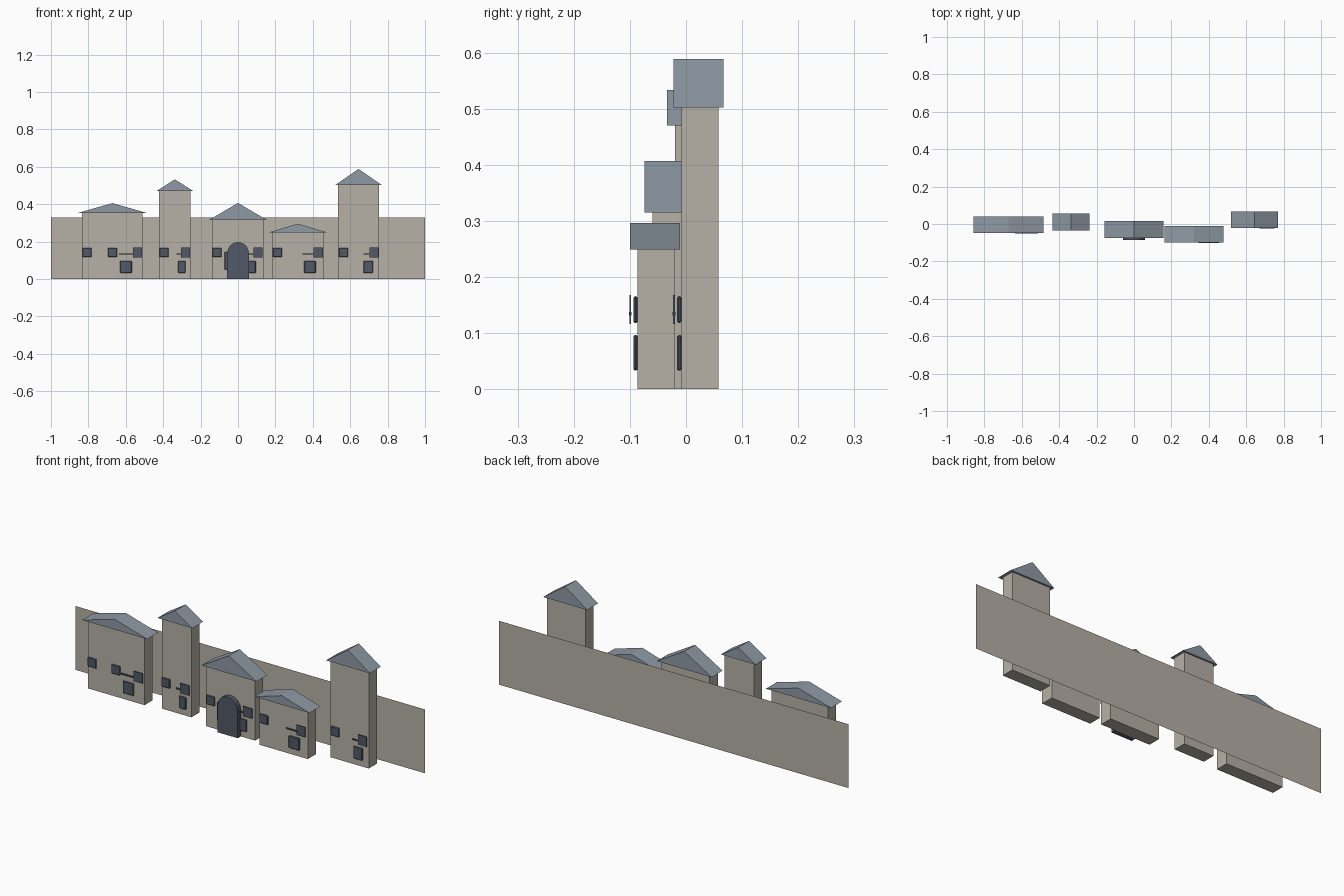
import bpy, bmesh, math

if "Cube" in bpy.data.objects:
    bpy.data.objects.remove(bpy.data.objects["Cube"])


def material(name, rgb):
    m = bpy.data.materials.new(name)
    m.diffuse_color = (*rgb, 1)
    m.use_nodes = True
    m.node_tree.nodes["Principled BSDF"].inputs["Base Color"].default_value = m.diffuse_color
    return m


STONE = material("warm_stone", (0.47, 0.44, 0.385))
SLATE = material("blue_grey_slate", (0.275, 0.32, 0.37))
DARK = material("dark_openings", (0.085, 0.10, 0.135))


def finish(name, bm, mat):
    bmesh.ops.recalc_face_normals(bm, faces=bm.faces)
    me = bpy.data.meshes.new(name)
    bm.to_mesh(me)
    bm.free()
    me.materials.append(mat)
    ob = bpy.data.objects.new(name, me)
    bpy.context.collection.objects.link(ob)
    return ob


def extrude_profile(name, points, y0, y1, mat):
    """Solid from an x-z outline, running from y0 to y1."""
    bm = bmesh.new()
    face = bm.faces.new([bm.verts.new((x, y0, z)) for x, z in points])
    new = bmesh.ops.extrude_face_region(bm, geom=[face])["geom"]
    for v in new:
        if isinstance(v, bmesh.types.BMVert):
            v.co.y = y1
    return finish(name, bm, mat)


def block(name, x0, x1, y0, y1, z0, z1, mat, bevel=0):
    ob = extrude_profile(name, [(x0, z0), (x1, z0), (x1, z1), (x0, z1)], y0, y1, mat)
    if bevel:
        mod = ob.modifiers.new("soft_edges", "BEVEL")
        mod.width = bevel
        mod.segments = 1
    return ob


# Long back wall: a single sheet
bm = bmesh.new()
bm.faces.new([bm.verts.new(p) for p in
              ((-1, 0.1, 0), (1, 0.1, 0), (1, 0.1, 0.33), (-1, 0.1, 0.33))])
finish("back_wall", bm, STONE)


def building(name, x0, x1, front, top, ridge, eave0, eave1,
             windows, shutter, bar_start, low0, low1):
    block(name + "_body", x0, x1, front, front + 0.066, 0, top, STONE)

    # Gable roof with a thin plate on its front
    mid = (eave0 + eave1) / 2
    gable = [(eave0, top), (eave1, top), (mid, ridge)]
    extrude_profile(name + "_roof", gable, front - 0.010, front + 0.075, SLATE)
    extrude_profile(name + "_gable_plate", gable, front - 0.014, front - 0.010, SLATE)

    # Upper windows fixed to the wall
    for i, x in enumerate(windows):
        block(f"{name}_window_{i + 1}", x - 0.025, x + 0.025,
              front - 0.008, front, 0.118, 0.166, DARK, 0.003)

    # Thin hanging panel with its bar
    block(name + "_hanging_panel", shutter - 0.025, shutter + 0.025,
          front - 0.015, front - 0.012, 0.116, 0.168, DARK)
    block(name + "_panel_bar", bar_start, shutter - 0.02,
          front - 0.016, front - 0.011, 0.131, 0.138, DARK)

    # Lower window
    block(name + "_lower_window", low0, low1, front - 0.008, front,
          0.033, 0.097, DARK, 0.003)


building("left_hall", -0.835, -0.51, -0.035, 0.353, 0.406, -0.858, -0.485,
         [-0.807, -0.671], -0.537, -0.635, -0.631, -0.568)
building("left_tower", -0.422, -0.253, -0.020, 0.470, 0.533, -0.437, -0.238,
         [-0.396], -0.281, -0.33, -0.32, -0.28)
building("gatehouse", -0.14, 0.14, -0.060, 0.315, 0.407, -0.157, 0.157,
         [-0.112], 0.107, 0.055, 0.045, 0.095)
building("right_hall", 0.182, 0.46, -0.086, 0.249, 0.296, 0.163, 0.479,
         [0.211], 0.43, 0.345, 0.354, 0.416)
building("right_tower", 0.535, 0.754, -0.008, 0.502, 0.589, 0.519, 0.770,
         [0.564], 0.727, 0.67, 0.67, 0.722)

# Arched gate with a narrow panel beside it
arch = [(-0.058, 0), (0.058, 0)]
arch += [(0.058 * math.cos(math.pi * i / 8), 0.14 + 0.058 * math.sin(math.pi * i / 8))
         for i in range(9)]
extrude_profile("gate_door", arch, -0.085, -0.06, DARK)
block("gate_side_panel", -0.073, -0.05, -0.07, -0.06, 0.05, 0.145, DARK, 0.003)
